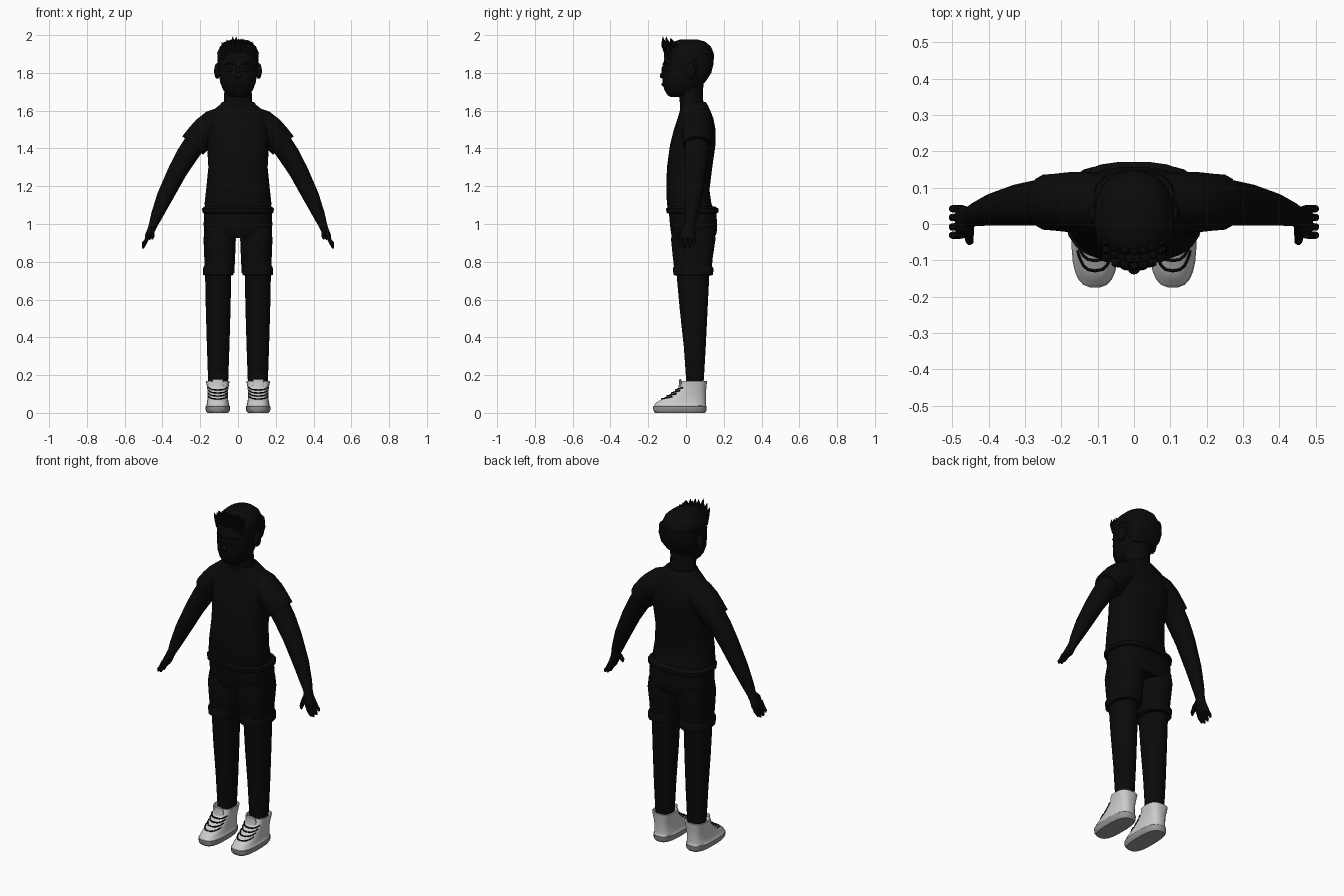
import bpy, bmesh, math, random
from mathutils import Vector, Matrix

random.seed(4)


def material(name, r, g, b):
    m = bpy.data.materials.new(name)
    m.diffuse_color = (r, g, b, 1)
    return m


BLACK = material("black", 0.003, 0.003, 0.003)
SHOE = material("shoe_light_grey", 0.6, 0.6, 0.6)
SOLE = material("sole_grey", 0.32, 0.32, 0.32)


def finish(bm, name, mats, mirror=False, angle=40):
    bmesh.ops.recalc_face_normals(bm, faces=bm.faces)
    mesh = bpy.data.meshes.new(name)
    bm.to_mesh(mesh)
    bm.free()
    for m in mats:
        mesh.materials.append(m)
    ob = bpy.data.objects.new(name, mesh)
    bpy.context.collection.objects.link(ob)
    bpy.ops.object.select_all(action='DESELECT')
    ob.select_set(True)
    bpy.context.view_layer.objects.active = ob
    bpy.ops.object.shade_smooth_by_angle(angle=math.radians(angle))
    if mirror:
        ob.modifiers.new("mirror", 'MIRROR').use_mirror_merge = False
    return ob


def oval(a, exp):
    """Point on a unit superellipse."""
    c, s = math.cos(a), math.sin(a)
    return (math.copysign(abs(c) ** (2 / exp), c), math.copysign(abs(s) ** (2 / exp), s))


def loft(bm, rings, n=20, exp=2.0):
    """Skin rings given as (centre, u axis, v axis); returns faces per band."""
    loops = []
    for c, u, v in rings:
        pts = [oval(2 * math.pi * (i + 0.5) / n, exp) for i in range(n)]
        loops.append([bm.verts.new(c + u * p + v * q) for p, q in pts])
    bands = [[bm.faces.new((a[i], a[(i + 1) % n], b[(i + 1) % n], b[i])) for i in range(n)]
             for a, b in zip(loops, loops[1:])]
    bm.faces.new(loops[0])
    bm.faces.new(loops[-1])
    return bands


def stack(bm, rows, cx=0.0, n=24, exp=2.0):
    """Upright loft from rows of (z, half width, front y, back y)."""
    return loft(bm, [(Vector((cx, (f + b) / 2, z)), Vector((w, 0, 0)), Vector((0, (b - f) / 2, 0)))
                     for z, w, f, b in rows], n, exp)


def tube(bm, rows, n=12):
    """Limb loft from rows of (x, y, z, radius, y radius)."""
    pts = [Vector(r[:3]) for r in rows]
    rings = []
    for i, r in enumerate(rows):
        t = (pts[min(i + 1, len(pts) - 1)] - pts[max(i - 1, 0)]).normalized()
        u = t.cross(Vector((0, 1, 0))).normalized()
        rings.append((pts[i], u * r[3], u.cross(t) * r[4]))
    loft(bm, rings, n)


def ball(bm, centre, size):
    bmesh.ops.create_uvsphere(bm, u_segments=14, v_segments=9, radius=1,
                              matrix=Matrix.Translation(centre) @ Matrix.Diagonal((*size, 1)))


def body_part(name, rows, cx=0.0, exp=2.0, mirror=False):
    bm = bmesh.new()
    stack(bm, rows, cx, exp=exp)
    return finish(bm, name, [BLACK], mirror)


# Shirt body and rolled hem
body_part("shirt", [(1.07, .175, -.095, .15), (1.11, .178, -.102, .135), (1.18, .17, -.105, .125),
                    (1.3, .158, -.102, .14), (1.42, .165, -.085, .157), (1.5, .175, -.065, .157),
                    (1.56, .165, -.045, .145), (1.6, .135, -.033, .13), (1.63, .098, -.03, .115),
                    (1.645, .085, -.03, .105)], exp=2.5)
body_part("waistband", [(1.055, .18, -.095, .162), (1.062, .19, -.105, .172), (1.082, .191, -.106, .172),
                        (1.092, .18, -.097, .155)], exp=2.6)

# Sleeves
bm = bmesh.new()
tube(bm, [(.07, .057, 1.54, .085, .08), (.13, .06, 1.52, .085, .085), (.17, .06, 1.49, .082, .084),
          (.205, .06, 1.455, .078, .08), (.24, .06, 1.415, .075, .077), (.237, .06, 1.419, .062, .066)], 16)
finish(bm, "sleeves", [BLACK], True)

# Arms with hands
bm = bmesh.new()
tube(bm, [(.215, .06, 1.445, .06, .066), (.27, .057, 1.365, .058, .063), (.32, .052, 1.28, .052, .057),
          (.387, .04, 1.145, .044, .045), (.43, .028, 1.045, .032, .034), (.447, .022, 1.0, .024, .028),
          (.457, .014, .975, .021, .034), (.474, .008, .935, .02, .045), (.48, .008, .92, .014, .042)], 16)
for y, tip in ((.042, .885), (.018, .872), (-.008, .87), (-.031, .882)):
    tube(bm, [(.472, y * .9, .945, .012, .012), (.488, y, .91, .011, .0115),
              (.501, y, tip + .012, .0095, .01), (.504, y, tip, .005, .005)], 8)
tube(bm, [(.452, -.005, .985, .013, .015), (.454, -.032, .96, .014, .014),
          (.452, -.048, .935, .011, .011), (.454, -.053, .92, .005, .005)], 8)
finish(bm, "arms_and_hands", [BLACK], True)

# Shorts: hips, legs and turned-up cuffs
body_part("shorts_hips", [(.925, .165, -.07, .15), (.95, .18, -.08, .163), (1.0, .183, -.086, .166),
                          (1.07, .18, -.092, .16)], exp=2.6)
body_part("shorts_legs", [(.74, .078, -.06, .135), (.82, .082, -.07, .142), (.92, .086, -.08, .157),
                          (.98, .08, -.07, .15)], .097, 2.6, True)
body_part("shorts_cuffs", [(.728, .072, -.058, .133), (.73, .081, -.067, .144), (.765, .082, -.07, .146),
                           (.778, .076, -.064, .138)], .104, 2.6, True)

# Legs
body_part("legs", [(.13, .05, .0, .09), (.18, .054, .0, .095), (.35, .06, -.012, .105),
                   (.55, .066, -.034, .115), (.75, .07, -.052, .125)], .105, 2.2, True)

# Shoes: sole band, then the sloping upper and a recessed collar
SHOE_X = .107
SHOE_ROWS = [(0, .055, -.165, .102), (.012, .064, -.174, .109), (.034, .065, -.175, .11),
             (.038, .061, -.169, .107), (.055, .058, -.16, .106), (.072, .055, -.13, .106),
             (.095, .054, -.09, .106), (.12, .055, -.055, .107), (.14, .058, -.034, .109),
             (.168, .063, -.024, .112), (.17, .057, -.018, .105), (.15, .05, -.01, .097)]
bm = bmesh.new()
shoe_bands = stack(bm, SHOE_ROWS, SHOE_X, 24, 2.8)
for f in bm.faces:
    f.material_index = 1 if f.calc_center_median().z < .0365 else 0
finish(bm, "shoes", [SHOE, SOLE], True, 35)

# Shoe tongues
bm = bmesh.new()
tube(bm, [(SHOE_X, -.035, .115, .03, .012), (SHOE_X, -.027, .15, .033, .01),
          (SHOE_X, -.032, .178, .028, .006)], 12)
finish(bm, "shoe_tongues", [SHOE], True)


def shoe_surface(z, a):
    """Point just outside the shoe at height z and angle a."""
    for lo, hi in zip(SHOE_ROWS, SHOE_ROWS[1:]):
        if lo[0] <= z <= hi[0]:
            t = (z - lo[0]) / (hi[0] - lo[0])
            w, f, b = (lo[k] + (hi[k] - lo[k]) * t for k in (1, 2, 3))
            p, q = oval(a, 2.8)
            return (SHOE_X + p * w * 1.02, (f + b) / 2 + q * (b - f) * .51, z)


# Laces across each instep
bm = bmesh.new()
for z in (.074, .09, .106, .122):
    rows = []
    for i in range(9):
        s = (i - 4) / 4
        p = shoe_surface(z + .012 * s * s, -math.pi / 2 + s * .95)
        rows.append((*p, .0035, .0045))
    tube(bm, rows, 6)
finish(bm, "laces", [BLACK], True)

# Neck and head
body_part("neck", [(1.6, .088, -.03, .105), (1.65, .076, -.034, .092), (1.7, .073, -.04, .09),
                   (1.76, .073, -.04, .095)])
HEAD = [(1.672, .035, -.082, -.01), (1.682, .058, -.098, .03), (1.71, .08, -.115, .07),
        (1.75, .095, -.126, .1), (1.8, .103, -.122, .128), (1.85, .107, -.121, .141),
        (1.9, .106, -.111, .142), (1.935, .09, -.09, .125), (1.96, .062, -.06, .095),
        (1.972, .025, -.02, .05)]
body_part("head", HEAD, exp=2.2)
body_part("hair_cap", [(1.875, .108, -.118, .146)] + [(z + .006, w + .005, f - .005, b + .006)
                                                     for z, w, f, b in HEAD[6:]], exp=2.2)
body_part("back_hair", [(1.755, .075, .02, .105), (1.8, .1, .025, .134), (1.85, .11, .02, .147),
                        (1.9, .109, .0, .148)], exp=2.3)

# Ears, eyes, brows, nose and lips
bm = bmesh.new()
ball(bm, (.11, .025, 1.81), (.017, .026, .042))
finish(bm, "ears", [BLACK], True)
bm = bmesh.new()
ball(bm, (.042, -.108, 1.815), (.016, .012, .013))
finish(bm, "eyes", [BLACK], True)
bm = bmesh.new()
tube(bm, [(.02, -.121, 1.845, .005, .005), (.045, -.113, 1.852, .006, .005), (.07, -.096, 1.845, .003, .004)], 8)
finish(bm, "brows", [BLACK], True)
bm = bmesh.new()
ball(bm, (0, -.122, 1.785), (.018, .017, .016))
ball(bm, (0, -.12, 1.81), (.009, .01, .03))
finish(bm, "nose", [BLACK])
bm = bmesh.new()
ball(bm, (0, -.12, 1.738), (.028, .011, .009))
finish(bm, "lips", [BLACK])

# Spiky fringe along the front of the hair
bm = bmesh.new()
for y0, count, z0 in ((-.108, 7, 1.915), (-.088, 8, 1.93), (-.065, 7, 1.94)):
    for i in range(count):
        x = -.075 + .15 * i / (count - 1)
        y = y0 + 4.5 * x * x
        z = z0 - 4 * x * x
        tip = 1.998 - 5 * x * x - random.uniform(0, .02)
        lean = random.uniform(-.008, .008)
        tube(bm, [(x, y + .01, z - .02, .016, .014), (x, y - .012, (z + tip) / 2, .013, .011),
                  (x * 1.08 + lean, y - .018, tip, .001, .001)], 6)
finish(bm, "hair_spikes", [BLACK])
